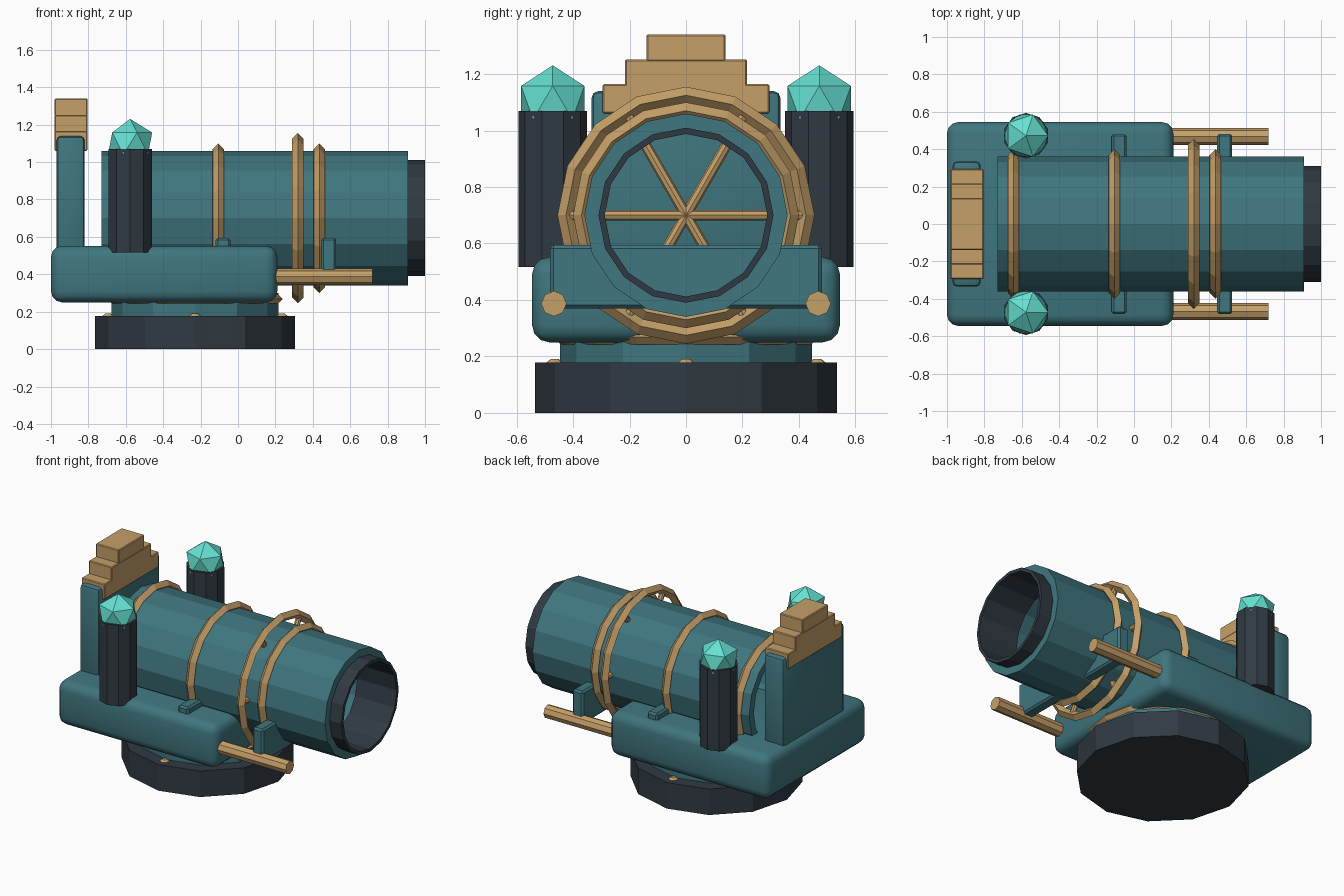
import bpy, bmesh, math
from mathutils import Vector

if "Cube" in bpy.data.objects:
    bpy.data.objects.remove(bpy.data.objects["Cube"])


def material(name, rgb):
    m = bpy.data.materials.new(name)
    m.diffuse_color = (*rgb, 1)
    m.use_nodes = True
    m.node_tree.nodes["Principled BSDF"].inputs["Base Color"].default_value = m.diffuse_color
    return m


TEAL = material("teal", (0.05, 0.18, 0.21))
GOLD = material("gold", (0.56, 0.35, 0.14))
DARK = material("dark_metal", (0.03, 0.042, 0.055))
GEM = material("gem", (0.13, 0.75, 0.64))


def finish(name, bm, mat):
    bmesh.ops.recalc_face_normals(bm, faces=bm.faces)
    me = bpy.data.meshes.new(name)
    bm.to_mesh(me)
    bm.free()
    me.materials.append(mat)
    ob = bpy.data.objects.new(name, me)
    bpy.context.collection.objects.link(ob)
    return ob


def box(name, lo, hi, mat, bevel=0.0, seg=1):
    lo, hi = Vector(lo), Vector(hi)
    bm = bmesh.new()
    bmesh.ops.create_cube(bm, size=1)
    for v in bm.verts:
        v.co = (lo + hi) / 2 + v.co * (hi - lo)
    if bevel:
        bmesh.ops.bevel(bm, geom=bm.edges[:], offset=bevel, segments=seg,
                        profile=0.5, affect='EDGES')
    ob = finish(name, bm, mat)
    if seg > 1:
        bpy.context.view_layer.objects.active = ob
        ob.select_set(True)
        bpy.ops.object.shade_smooth_by_angle(angle=math.radians(40))
        ob.select_set(False)
    return ob


def lathe(name, profile, centre, axis, n, mat, closed=False, phase=0.0):
    """Spin (distance along axis, radius) points around x or z."""
    bm = bmesh.new()
    rings = []
    for t, r in profile:
        ring = []
        for i in range(n):
            a = phase + math.tau * i / n
            c, s = r * math.cos(a), r * math.sin(a)
            p = (t, c, s) if axis == 'x' else (c, s, t)
            ring.append(bm.verts.new(Vector(centre) + Vector(p)))
        rings.append(ring)
    for k in range(len(rings) if closed else len(rings) - 1):
        a, b = rings[k], rings[(k + 1) % len(rings)]
        for i in range(n):
            j = (i + 1) % n
            bm.faces.new((a[i], a[j], b[j], b[i]))
    if not closed:
        bm.faces.new(rings[0])
        bm.faces.new(rings[-1])
    return finish(name, bm, mat)


def pipe(name, x0, x1, r_out, r_in, mat):
    return lathe(name, [(x0, r_out), (x1, r_out), (x1, r_in), (x0, r_in)],
                 (0, 0, AXIS_Z), 'x', 16, mat, closed=True)


def hoop(name, centre, axis, major, minor, mat):
    prof = [(0, major + minor), (minor, major), (0, major - minor), (-minor, major)]
    return lathe(name, prof, centre, axis, 16, mat, closed=True)


AXIS_Z = 0.70
BASE_X = -0.23

# round pedestal with turntable
lathe("base_disc", [(0, 0.535), (0.178, 0.535)], (BASE_X, 0, 0), 'z', 12, DARK)
lathe("turntable", [(0.17, 0.447), (0.30, 0.447)], (BASE_X, 0, 0), 'z', 12, TEAL)
hoop("turntable_ring", (BASE_X, 0, 0.268), 'z', 0.445, 0.025, GOLD)
for i in range(4):
    a = math.tau * i / 4
    lathe(f"base_bolt_{i}", [(0.165, 0.035), (0.178, 0.03), (0.19, 0.015)],
          (BASE_X + 0.465 * math.cos(a), 0.465 * math.sin(a), 0), 'z', 8, GOLD)

# carriage body and rear wall
box("carriage", (-1, -0.545, 0.25), (0.21, 0.545, 0.552), TEAL, 0.06, 3)
box("rear_wall", (-0.97, -0.335, 0.45), (-0.82, 0.335, 1.14), TEAL, 0.025, 2)

# stepped crest
for i, (w, z0, z1) in enumerate([(0.295, 1.06, 1.165), (0.216, 1.155, 1.252),
                                 (0.14, 1.245, 1.34)]):
    box(f"crest_step_{i}", (-0.98, -w, z0), (-0.805, w, z1), GOLD, 0.005)

# barrel, muzzle sleeve and hoops
pipe("barrel", -0.73, 0.91, 0.36, 0.31, TEAL)
pipe("muzzle_sleeve", 0.70, 1.0, 0.31, 0.288, DARK)
for i, (x, major) in enumerate([(-0.645, 0.37), (-0.105, 0.37), (0.32, 0.425), (0.435, 0.37)]):
    hoop(f"barrel_hoop_{i}", (x, 0, AXIS_Z), 'x', major, 0.03, GOLD)

# spoked wheel inside the large hoop
for i in range(3):
    spoke = lathe(f"wheel_spoke_{i}", [(-0.42, 0.019), (0.42, 0.019)], (0, 0, 0), 'z', 8, GOLD)
    spoke.location = (0.32, 0, AXIS_Z)
    spoke.rotation_euler = (math.radians(90 + 60 * i), 0, 0)

# cradle plates crossing under the barrel
for i, x in enumerate((-0.08, 0.485)):
    box(f"cradle_plate_{i}", (x - 0.04, -0.482, 0.37), (x + 0.04, 0.482, 0.595), TEAL, 0.012)

# mirrored side parts: rods, posts and crystals
for side, s in (("left", 1), ("right", -1)):
    lathe(f"rod_{side}", [(0.1, 0.045), (0.72, 0.045)], (0, s * 0.468, 0.387), 'x', 8, GOLD)
    lathe(f"post_{side}", [(0.517, 0.122), (1.07, 0.122)], (-0.577, s * 0.472, 0),
          'z', 10, DARK, phase=math.pi / 2)
    bm = bmesh.new()
    bmesh.ops.create_icosphere(bm, subdivisions=1, radius=0.132)
    bmesh.ops.translate(bm, verts=bm.verts, vec=(-0.577, s * 0.472, 1.099))
    finish(f"crystal_{side}", bm, GEM)
